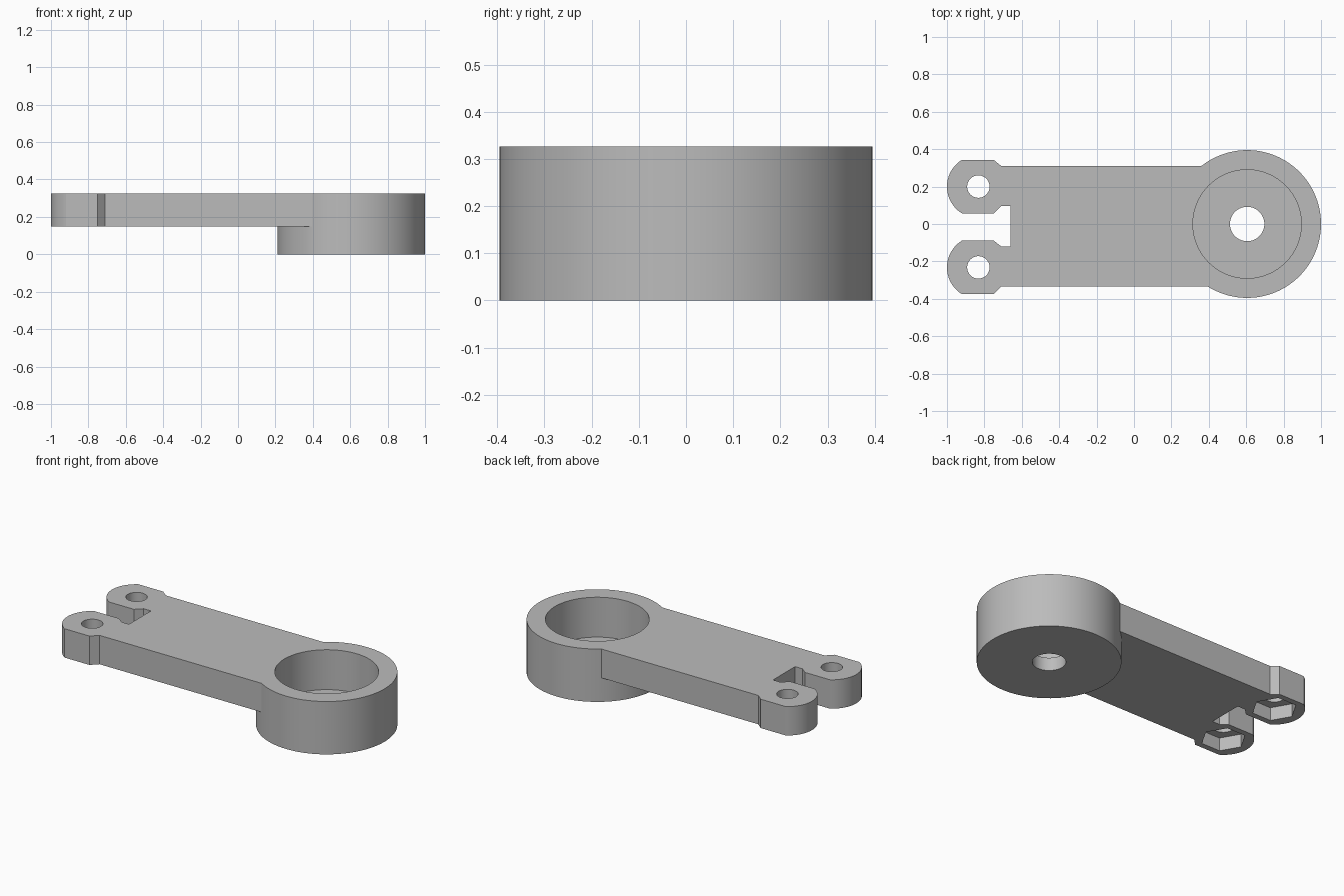
import bpy, bmesh, math

cube = bpy.data.objects.get("Cube")
if cube:
    bpy.data.objects.remove(cube)

TOP, ARM_BOTTOM = 0.326, 0.148
CUP = (0.605, 0.0)
CUP_R = 0.395
LUG_X, LUG_R, LUG_HALF = -0.832, 0.168, 0.143
LUG_YS = (0.2, -0.232)

grey = bpy.data.materials.new("plain grey")
grey.use_nodes = True
colour = (0.5, 0.5, 0.5, 1)
grey.diffuse_color = colour
grey.node_tree.nodes["Principled BSDF"].inputs["Base Color"].default_value = colour


def prism(name, outline, z0, z1):
    """Extrude a counter-clockwise outline from z0 up to z1."""
    bm = bmesh.new()
    face = bm.faces.new([bm.verts.new((x, y, z0)) for x, y in outline])
    top = bmesh.ops.extrude_face_region(bm, geom=[face])
    verts = [v for v in top["geom"] if isinstance(v, bmesh.types.BMVert)]
    bmesh.ops.translate(bm, vec=(0, 0, z1 - z0), verts=verts)
    bmesh.ops.recalc_face_normals(bm, faces=bm.faces)
    mesh = bpy.data.meshes.new(name)
    bm.to_mesh(mesh)
    bm.free()
    mesh.materials.append(grey)
    obj = bpy.data.objects.new(name, mesh)
    bpy.context.collection.objects.link(obj)
    return obj


def arc(centre, radius, start, end, steps):
    return [(centre[0] + radius * math.cos(start + (end - start) * i / steps),
             centre[1] + radius * math.sin(start + (end - start) * i / steps))
            for i in range(steps + 1)]


def circle(centre, radius, sides):
    return arc(centre, radius, 0, math.tau, sides)[:-1]


def combine(body, other, operation):
    """Apply a boolean and drop the second object."""
    mod = body.modifiers.new(operation, 'BOOLEAN')
    mod.operation, mod.object, mod.solver = operation, other, 'EXACT'
    bpy.context.view_layer.objects.active = body
    bpy.ops.object.modifier_apply(modifier=mod.name)
    bpy.data.objects.remove(other)


def lug_outline(y, y_upper, y_lower):
    """Rounded end, flat flanks and chamfers running into the arm."""
    a = math.asin(LUG_HALF / LUG_R)
    end = arc((LUG_X, y), LUG_R, math.pi - a, math.pi + a, 24)
    return end + [(-0.75, y - LUG_HALF), (-0.71, y_lower),
                  (-0.66, y_lower), (-0.66, y_upper),
                  (-0.71, y_upper), (-0.75, y + LUG_HALF)]


# Arm plate with its forked end, drawn as one outline
upper = lug_outline(LUG_YS[0], 0.31, 0.095)
lower = lug_outline(LUG_YS[1], -0.12, -0.335)
upper = upper[-2:] + upper[:-3]
lower = lower[-3:] + lower[:-3]
outline = upper + lower + [(CUP[0], -0.335), (CUP[0], 0.31)]
body = prism("pivot_arm", outline, ARM_BOTTOM, TOP)

# Round cup
combine(body, prism("cup", circle(CUP, CUP_R, 96), 0, TOP), 'UNION')

# Cup recess and the small hole through its floor
combine(body, prism("recess_cutter", circle(CUP, 0.29, 96), 0.08, 0.5), 'DIFFERENCE')
combine(body, prism("bore_cutter", circle(CUP, 0.092, 64), -0.1, 0.5), 'DIFFERENCE')

# Bolt holes with hexagonal nut pockets underneath
for y in LUG_YS:
    centre = (LUG_X, y)
    combine(body, prism("bolt_cutter", circle(centre, 0.06, 48), 0, 0.5), 'DIFFERENCE')
    combine(body, prism("nut_cutter", circle(centre, 0.125, 6), 0, ARM_BOTTOM + 0.08), 'DIFFERENCE')

bpy.ops.object.select_all(action='DESELECT')
body.select_set(True)
bpy.context.view_layer.objects.active = body
bpy.ops.object.shade_smooth_by_angle(angle=math.radians(25))
